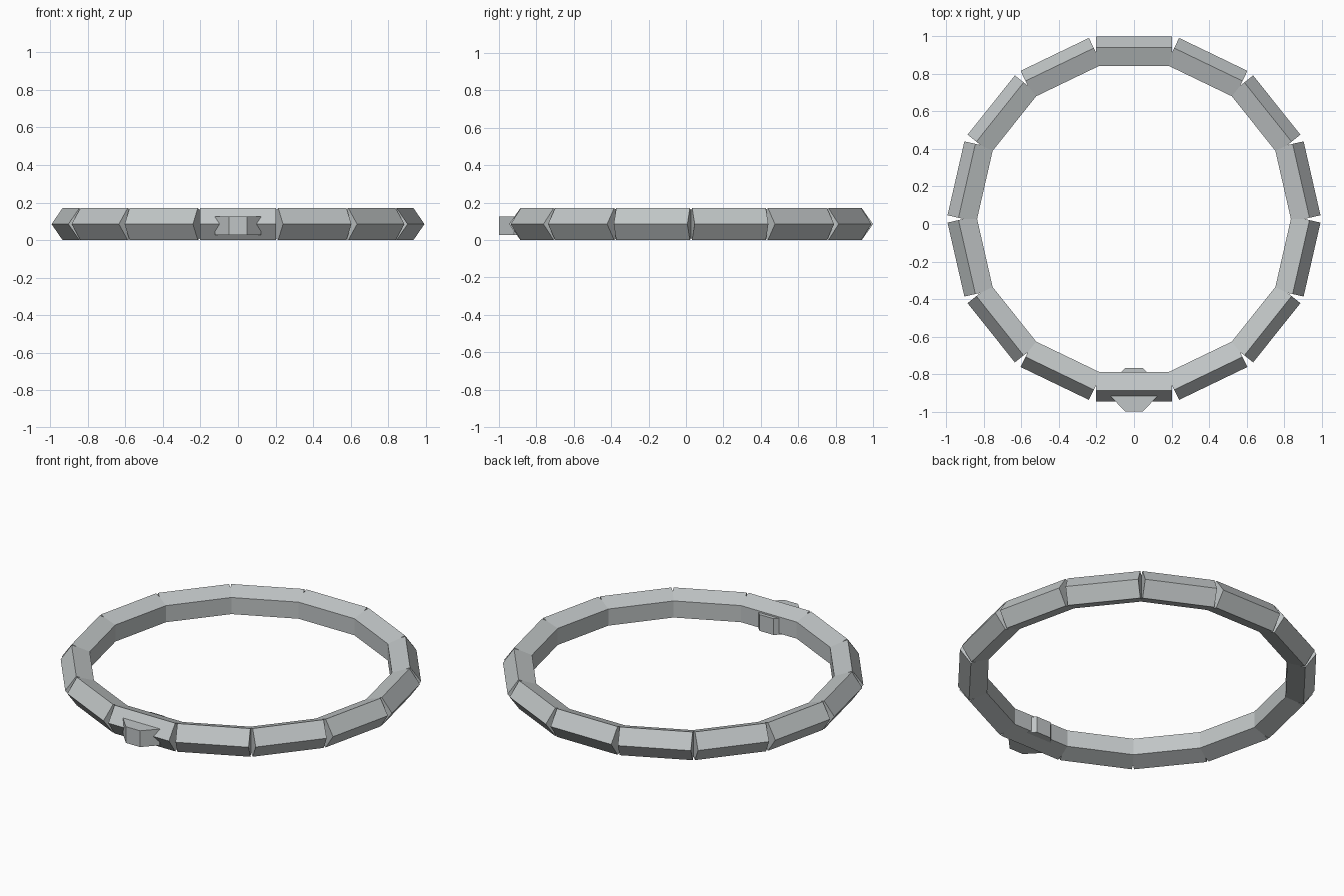
import bpy
import bmesh
import math
from mathutils import Matrix, Vector

cube = bpy.data.objects.get("Cube")
if cube:
    bpy.data.objects.remove(cube, do_unlink=True)

# Single brushed metal colour
metal = bpy.data.materials.new("pale_grey_metal")
metal.use_nodes = True
COLOUR = (0.53, 0.56, 0.565, 1.0)
metal.diffuse_color = COLOUR
metal.node_tree.nodes["Principled BSDF"].inputs["Base Color"].default_value = COLOUR

RING_Y = 0.027
COUNT = 14
HALF_LENGTH = 0.202


def prism(name, outline, depth):
    """Closed flat-faced solid: outline extruded along the depth vector."""
    bm = bmesh.new()
    face = bm.faces.new([bm.verts.new(p) for p in outline])
    extruded = bmesh.ops.extrude_face_region(bm, geom=[face])
    moved = [v for v in extruded["geom"] if isinstance(v, bmesh.types.BMVert)]
    bmesh.ops.translate(bm, vec=depth, verts=moved)
    bmesh.ops.recalc_face_normals(bm, faces=bm.faces)
    mesh = bpy.data.meshes.new(name)
    bm.to_mesh(mesh)
    bm.free()
    mesh.materials.append(metal)
    obj = bpy.data.objects.new(name, mesh)
    bpy.context.collection.objects.link(obj)
    return obj


# Band links: pointed outer ridge, faces sloping gently towards the inside
section = [(0.973, 0.085), (0.913, 0.17), (0.815, 0.135),
           (0.815, 0.035), (0.913, 0.0)]
for i in range(COUNT):
    link = prism(f"band_link_{i + 1}",
                 [(r, -HALF_LENGTH, z) for r, z in section],
                 Vector((0, 2 * HALF_LENGTH, 0)))
    angle = math.pi / 2 + i * math.tau / COUNT
    link.data.transform(Matrix.Translation((0, RING_Y, 0)) @ Matrix.Rotation(angle, 4, "Z"))

# Chamfered clasp block passing through the front link
half = [(0.047, -1.0), (0.122, -0.92), (0.122, -0.842), (0.047, -0.767)]
plan = half + [(-x, y) for x, y in reversed(half)]
prism("clasp", [(x, y, 0.028) for x, y in plan], Vector((0, 0, 0.098)))
